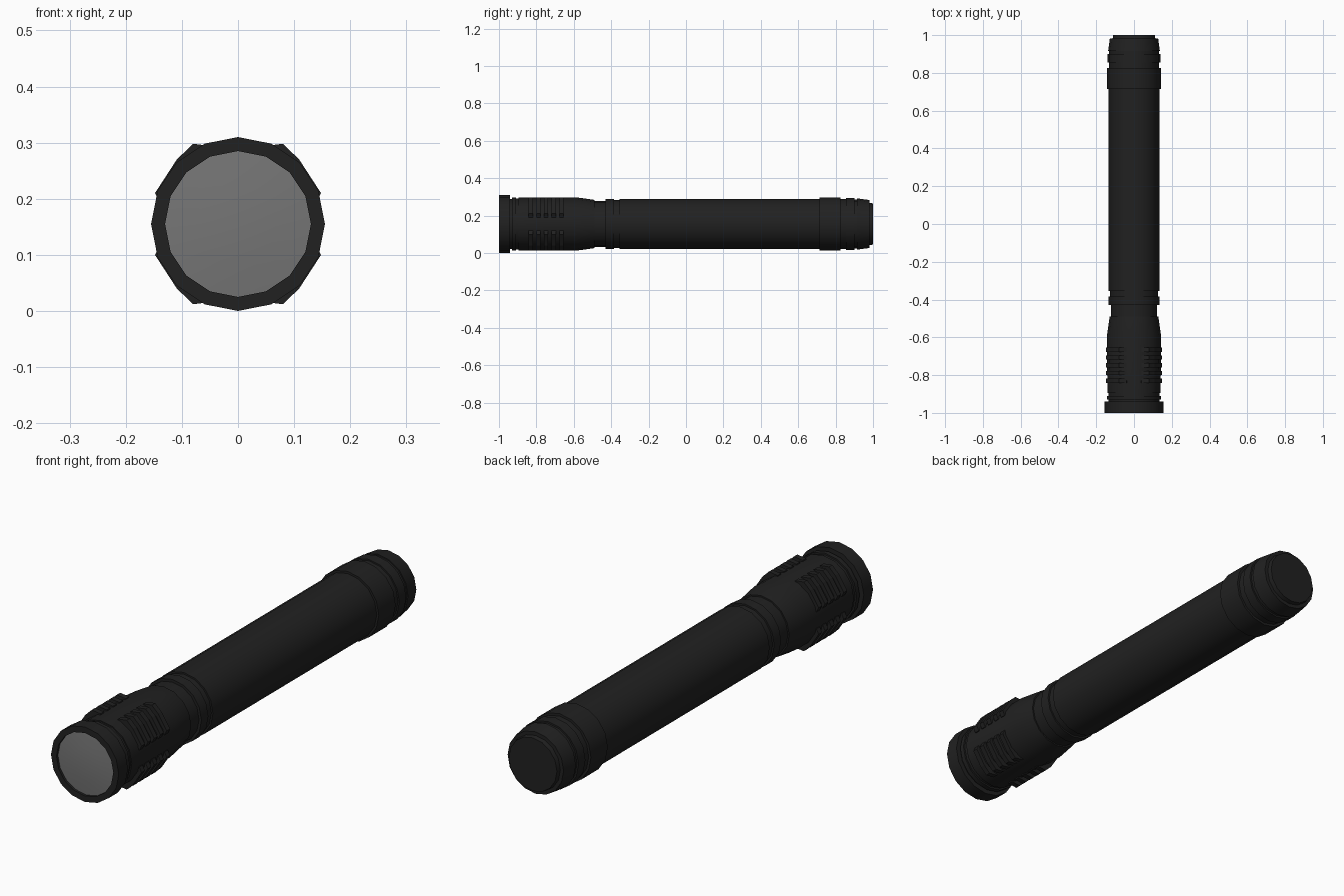
import bpy, bmesh, math

if "Cube" in bpy.data.objects:
    bpy.data.objects.remove(bpy.data.objects["Cube"])

SIDES, CZ = 16, 0.155


def material(name, v):
    m = bpy.data.materials.new(name)
    m.diffuse_color = (v, v, v, 1)
    m.use_nodes = True
    m.node_tree.nodes["Principled BSDF"].inputs["Base Color"].default_value = m.diffuse_color
    return m


BLACK = material("black metal", 0.015)
GREY = material("grey lens", 0.18)


def finish(bm, name, mat, smooth=True):
    bmesh.ops.recalc_face_normals(bm, faces=bm.faces)
    me = bpy.data.meshes.new(name)
    bm.to_mesh(me)
    bm.free()
    me.materials.append(mat)
    ob = bpy.data.objects.new(name, me)
    bpy.context.collection.objects.link(ob)
    if smooth:
        bpy.ops.object.select_all(action='DESELECT')
        ob.select_set(True)
        bpy.context.view_layer.objects.active = ob
        bpy.ops.object.shade_smooth_by_angle(angle=math.radians(30))
    return ob


def lathe(name, profile, mat):
    """Turn (y, radius) points about the long axis; radius 0 closes an end."""
    bm = bmesh.new()
    rings = []
    for y, r in profile:
        n = SIDES if r else 1
        rings.append([bm.verts.new((r * math.sin(i * math.tau / SIDES), y,
                                    CZ + r * math.cos(i * math.tau / SIDES))) for i in range(n)])
    for a, b in zip(rings, rings[1:]):
        for i in range(SIDES):
            j = (i + 1) % SIDES
            quad = [a[i % len(a)], a[j % len(a)], b[j % len(b)], b[i % len(b)]]
            bm.faces.new(list(dict.fromkeys(quad)))
    return finish(bm, name, mat)


# Bezel with recessed lens seat
lathe("bezel", [(-0.985, 0), (-0.985, 0.13), (-1, 0.13), (-1, 0.155), (-0.94, 0.155),
                (-0.94, 0)], BLACK)
lathe("lens", [(-0.998, 0), (-0.996, 0.07), (-0.99, 0.13), (-0.986, 0.13), (-0.986, 0)], GREY)

# Head: ring, grip section and taper down to the neck
lathe("head", [(-0.945, 0), (-0.945, 0.134), (-0.93, 0.134), (-0.93, 0.143), (-0.91, 0.143),
               (-0.91, 0.136), (-0.895, 0.136), (-0.895, 0.141), (-0.59, 0.143),
               (-0.49, 0.129), (-0.49, 0.123), (-0.42, 0.123), (-0.42, 0)], BLACK)

# Neck rings and long barrel
lathe("barrel", [(-0.43, 0), (-0.43, 0.134), (-0.385, 0.134), (-0.385, 0.127), (-0.355, 0.127),
                 (-0.355, 0.134), (0.72, 0.134), (0.72, 0)], BLACK)

# Tail cap
lathe("tail_cap", [(0.715, 0), (0.715, 0.143), (0.825, 0.143), (0.825, 0.133), (0.855, 0.133),
                   (0.855, 0.139), (0.9, 0.139), (0.9, 0.132), (0.915, 0.132), (0.915, 0.137),
                   (0.982, 0.128), (0.982, 0.113), (1, 0.11), (1, 0)], BLACK)

# Cooling fins: five slats on each of the four diagonals
FIN = [(0.035, 0.125), (0.04, 0.138), (0.08, 0.143), (0.109, 0.115), (0.148, 0.055),
       (0.138, 0.035), (0.125, 0.035)]
bm = bmesh.new()
for k in range(5):
    y = -0.83 + k * 0.041
    for sx in (-1, 1):
        for sz in (-1, 1):
            f = bm.faces.new([bm.verts.new((sx * x, y - 0.011, CZ + sz * z)) for x, z in FIN])
            top = bmesh.ops.extrude_face_region(bm, geom=[f])["geom"]
            bmesh.ops.translate(bm, vec=(0, 0.022, 0),
                                verts=[v for v in top if isinstance(v, bmesh.types.BMVert)])
finish(bm, "grip_fins", BLACK, smooth=False)
